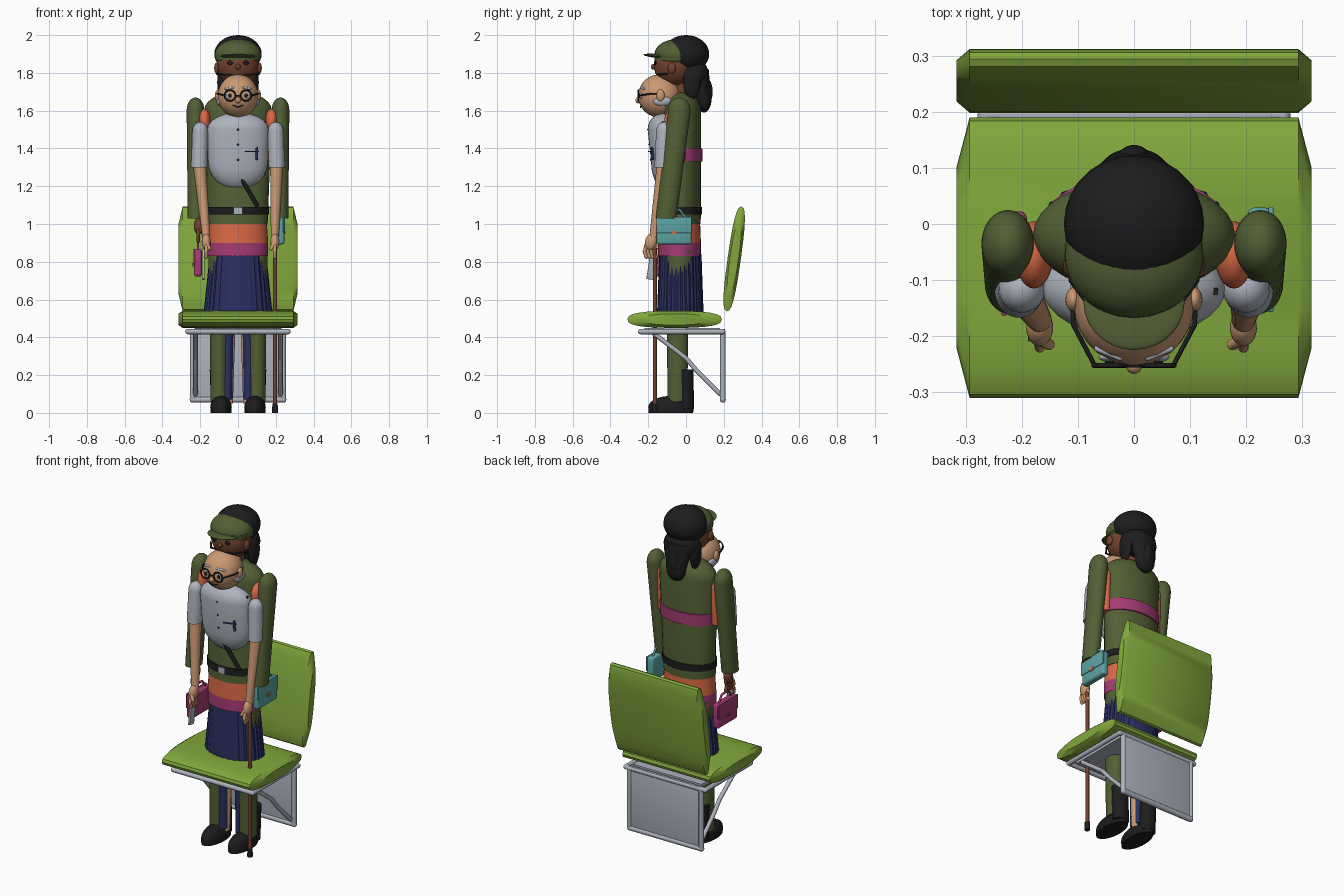
import bpy, bmesh, math
from mathutils import Vector, Matrix

old = bpy.data.objects.get("Cube")
if old:
    bpy.data.objects.remove(old)

SIDES = ((1, "left"), (-1, "right"))


def paint(name, red, green, blue):
    material = bpy.data.materials.new(name)
    material.use_nodes = True
    colour = (red, green, blue, 1)
    material.diffuse_color = colour
    material.node_tree.nodes["Principled BSDF"].inputs["Base Color"].default_value = colour
    return material


LIME = paint("lime upholstery", .22, .39, .045)
OLIVE = paint("olive cloth", .085, .115, .035)
GREY = paint("pale grey", .42, .45, .51)
BLACK = paint("black", .012, .012, .013)
NAVY = paint("navy cloth", .022, .03, .12)
ORANGE = paint("orange cloth", .7, .14, .06)
PINK = paint("magenta", .38, .045, .18)
SKIN = paint("light skin", .6, .32, .17)
BROWN = paint("brown", .17, .055, .028)
TEAL = paint("teal leather", .11, .37, .37)


def finish(name, bm, material):
    bmesh.ops.recalc_face_normals(bm, faces=bm.faces)
    mesh = bpy.data.meshes.new(name)
    bm.to_mesh(mesh)
    bm.free()
    mesh.materials.append(material)
    part = bpy.data.objects.new(name, mesh)
    bpy.context.scene.collection.objects.link(part)
    bpy.ops.object.select_all(action='DESELECT')
    part.select_set(True)
    bpy.context.view_layer.objects.active = part
    bpy.ops.object.shade_smooth_by_angle(angle=math.radians(35))


def bridge(name, rings, material):
    """Join closed rings of points into a capped skin."""
    bm = bmesh.new()
    loops = [[bm.verts.new(point) for point in ring] for ring in rings]
    for low, high in zip(loops, loops[1:]):
        for i in range(len(low)):
            bm.faces.new((low[i - 1], low[i], high[i], high[i - 1]))
    bm.faces.new(loops[0])
    bm.faces.new(loops[-1])
    finish(name, bm, material)


def barrel(name, bottom, top, bottom_radii, top_radii, material, dome=0, base=0, sides=32, pleat=0):
    """Tapered elliptical column, optionally domed above and below."""
    bends = [math.radians(angle) for angle in range(15, 90, 14)]
    levels = [(bottom, bottom_radii, 0, 0), (top, top_radii, 0, 0)]
    if base:
        levels = [(bottom, bottom_radii, b, -base) for b in reversed(bends)] + levels
    if dome:
        levels += [(top, top_radii, b, dome) for b in bends]
    rings = []
    for (x, y, z), (wide, deep), bend, height in levels:
        ring = []
        for i in range(sides):
            angle = math.tau * i / sides
            size = math.cos(bend) * (1 + pleat * (-1) ** i)
            ring.append((x + wide * size * math.cos(angle), y + deep * size * math.sin(angle),
                         z + height * math.sin(bend)))
        rings.append(ring)
    bridge(name, rings, material)


def ball(name, centre, radii, material, tilt=0):
    bm = bmesh.new()
    bmesh.ops.create_uvsphere(bm, u_segments=28, v_segments=18, radius=1)
    bm.transform(Matrix.Translation(centre) @ Matrix.Rotation(tilt, 4, 'X') @ Matrix.Diagonal((*radii, 1)))
    finish(name, bm, material)


def box(name, centre, size, material, bevel=0, turn=0, axis='X'):
    bm = bmesh.new()
    bmesh.ops.create_cube(bm, size=1)
    bm.transform(Matrix.Diagonal((*size, 1)))
    if bevel:
        bmesh.ops.bevel(bm, geom=bm.edges[:], offset=bevel, segments=3, affect='EDGES', profile=.5)
    bm.transform(Matrix.Translation(centre) @ Matrix.Rotation(turn, 4, axis))
    finish(name, bm, material)


def rod(name, points, radius, material):
    """Round bar with ball joints through the points."""
    bm = bmesh.new()
    points = [Vector(point) for point in points]
    for start, end in zip(points, points[1:]):
        along = end - start
        place = Matrix.Translation((start + end) / 2) @ along.to_track_quat('Z', 'Y').to_matrix().to_4x4()
        bmesh.ops.create_cone(bm, cap_ends=True, segments=12, radius1=radius, radius2=radius,
                              depth=along.length, matrix=place)
    for point in points:
        bmesh.ops.create_uvsphere(bm, u_segments=12, v_segments=8, radius=radius, matrix=Matrix.Translation(point))
    finish(name, bm, material)


def cushion(name, centre_y, centre_z, length, thickness, tilt):
    """Rounded slab section swept across x with pinched ends."""
    rings = []
    for x, shrink in ((-.316, .65), (-.293, 1), (.293, 1), (.316, .65)):
        ring = []
        for i in range(24):
            c, s = math.cos(math.tau * i / 24), math.sin(math.tau * i / 24)
            along = math.copysign(abs(c) ** .75, c) * length / 2 * shrink
            across = math.copysign(abs(s) ** .75, s) * thickness / 2 * shrink
            ring.append((x, centre_y + along * math.cos(tilt) - across * math.sin(tilt),
                         centre_z + along * math.sin(tilt) + across * math.cos(tilt)))
        rings.append(ring)
    bridge(name, rings, LIME)


# Chair: cushions, rear panel and folding frame
cushion("seat_cushion", -.06, .495, .5, .09, 0)
cushion("back_cushion", .255, .815, .56, .07, math.radians(82))
box("rear_panel", (0, .195, .25), (.48, .016, .39), GREY, bevel=.004)
box("seat_plate", (0, -.02, .44), (.46, .4, .02), GREY)
front, rear, rail = -.24, .195, .43
rod("front_rail", [(-.265, front, rail), (.265, front, rail)], .014, GREY)
rod("rear_rail", [(-.265, rear, rail), (.265, rear, rail)], .014, GREY)
rod("lower_bar", [(-.24, rear, .07), (.24, rear, .07)], .016, GREY)
for s, side in SIDES:
    rod(side + "_rail", [(s * .265, front, rail), (s * .265, rear, rail)], .014, GREY)
    rod(side + "_post", [(s * .24, rear, .07), (s * .24, rear, rail)], .015, GREY)
    x = s * .225
    rod(side + "_brace", [(x, -.17, .42), (x, 0, .29), (x, .06, .22), (x, .18, .1)], .012, GREY)

# Main torso, hips and skirt
hips = (.16, .114)
barrel("jacket", (0, -.035, 1), (0, -.02, 1.6), (.157, .113), (.18, .1), OLIVE, dome=.1)
barrel("orange_top", (0, -.035, .9), (0, -.035, 1), hips, (.153, .11), ORANGE)
barrel("magenta_sash", (0, -.035, .83), (0, -.035, .9), hips, hips, PINK)
barrel("back_sash", (0, -.02, 1.33), (0, -.018, 1.4), (.172, .106), (.174, .106), PINK)
barrel("pleated_skirt", (0, -.03, .5), (0, -.03, .84), (.182, .122), (.147, .11), NAVY, sides=64, pleat=.018)
barrel("belt", (0, -.035, 1.05), (0, -.035, 1.09), (.164, .12), (.164, .12), BLACK)
box("belt_buckle", (0, -.157, 1.07), (.045, .009, .036), GREY)
rod("belt_strap", [(.015, -.157, 1.245), (.1, -.135, 1.1)], .011, BLACK)

# Shirt chest with its details
barrel("shirt", (0, -.105, 1.33), (0, -.115, 1.5), (.158, .08), (.163, .088), GREY, dome=.09, base=.15)
for i in range(3):
    z = 1.34 + i * .08
    ball("shirt_button", (0, -.05 - z / 10, z), (.006, .006, .006), BLACK)
box("pocket_edge", (.075, -.187, 1.385), (.075, .008, .005), NAVY, turn=.27, axis='Z')
rod("pocket_pen", [(.1, -.175, 1.345), (.1, -.18, 1.4)], .007, NAVY)
box("name_tag", (.105, -.12, 1.535), (.09, .012, .016), BLACK)


def hand(label, x, y, z, material):
    ball(label + "_palm", (x, y, z), (.024, .032, .045), material, tilt=-.2)
    for i in range(4):
        finger = y - .025 + i * .017
        rod(label + "_finger", [(x, finger, z - .02), (x, finger - .01, z - .05), (x, finger, z - .08)], .0095, material)
    rod(label + "_thumb", [(x, y - .02, z), (x * .9, y - .03, z - .035)], .01, material)


# Legs, shoes and arms on both sides
for s, side in SIDES:
    barrel(side + "_trouser_leg", (s * .1, -.045, .06), (s * .1, -.045, .45), (.046, .052), (.048, .057), OLIVE)
    barrel(side + "_trouser_thigh", (s * .1, -.045, .45), (s * .09, -.03, .86), (.048, .057), (.068, .075), OLIVE)
    barrel(side + "_navy_leg", (s * .056, -.05, .07), (s * .052, -.04, .5), (.026, .04), (.032, .045), NAVY)
    barrel(side + "_bare_leg", (s * .043, -.045, .05), (s * .04, -.04, .5), (.016, .02), (.028, .026), SKIN)
    barrel(side + "_boot_shaft", (s * .095, 0, .02), (s * .1, 0, .23), (.047, .042), (.05, .04), BLACK)
    barrel(side + "_shoe", (s * .09, -.08, 0), (s * .09, -.08, .03), (.056, .118), (.057, .12), BLACK, dome=.06)
    barrel(side + "_jacket_sleeve", (s * .222, -.105, 1.03), (s * .225, -.035, 1.6), (.044, .055), (.047, .06), OLIVE, dome=.07)
    barrel(side + "_orange_sleeve", (s * .178, -.055, 1.33), (s * .178, -.055, 1.55), (.034, .05), (.034, .06), ORANGE, dome=.06)
    barrel(side + "_shirt_sleeve", (s * .205, -.12, 1.3), (s * .2, -.115, 1.49), (.043, .047), (.042, .043), GREY, dome=.05)
    wrist = .195 if s > 0 else .168
    barrel(side + "_forearm", (s * wrist, -.17, .93), (s * .205, -.115, 1.33), (.021, .024), (.035, .038), SKIN)
    hand(side + "_light", s * wrist, -.185, .905, SKIN)
    hand(side + "_brown", s * .21, -.105, .99, BROWN)

# Cane, handbags and tablet
rod("cane", [(.196, -.165, .04), (.196, -.165, .87)], .011, BROWN)
barrel("cane_tip", (.196, -.165, 0), (.196, -.165, .05), (.016, .016), (.014, .014), BLACK)


def handbag(label, x, y, z, material, clasp, out):
    box(label + "_bag", (x, y, z), (.042, .185, .145), material, bevel=.012)
    box(label + "_bag_flap", (x + out * .02, y, z + .03), (.009, .187, .085), material, bevel=.003)
    box(label + "_bag_clasp", (x + out * .025, y, z - .01), (.006, .025, .018), clasp)
    handle = [(x, y - .06, z + .07), (x, y - .03, z + .11), (x, y + .03, z + .11), (x, y + .06, z + .07)]
    rod(label + "_bag_handle", handle, .006, material)


handbag("teal", .224, -.063, .965, TEAL, ORANGE, 1)
handbag("magenta", -.212, -.07, .795, PINK, PINK, -1)
box("tablet", (-.183, -.175, .79), (.012, .045, .17), GREY, bevel=.003, turn=-.15)

# Front head: bald, with glasses
barrel("front_neck", (0, -.12, 1.54), (0, -.13, 1.62), (.05, .05), (.05, .05), SKIN)
ball("front_head", (0, -.14, 1.678), (.108, .113, .114), SKIN)
ball("front_nose", (0, -.253, 1.655), (.014, .014, .016), SKIN)
rod("smile", [(-.026, -.238, 1.628), (0, -.24, 1.618), (.026, -.238, 1.628)], .0035, BLACK)
lens_x, lens_y, lens_z = .043, -.252, 1.68
for s, side in SIDES:
    ball(side + "_front_ear", (s * .108, -.135, lens_z), (.014, .022, .032), SKIN)
    ball(side + "_side_hair", (s * .096, -.125, 1.65), (.018, .05, .026), GREY)
    ball(side + "_eye_white", (s * lens_x, -.237, lens_z), (.02, .009, .02), GREY)
    ball(side + "_pupil", (s * lens_x, -.245, lens_z), (.009, .006, .011), BLACK)
    rod(side + "_eyebrow", [(s * .025, -.238, 1.722), (s * .065, -.222, 1.716)], .006, GREY)
    turns = [math.tau * i / 16 for i in range(17)]
    rim = [(s * lens_x + .029 * math.cos(t), lens_y, lens_z + .029 * math.sin(t)) for t in turns]
    rod(side + "_lens_rim", rim, .0042, BLACK)
    rod(side + "_glasses_arm", [(s * .07, lens_y, lens_z), (s * .108, -.18, 1.69), (s * .11, -.13, 1.69)], .0042, BLACK)
rod("glasses_bridge", [(-.015, lens_y, lens_z), (.015, lens_y, lens_z)], .004, BLACK)

# Rear head: brown face, cap and black hair
barrel("rear_neck", (0, -.02, 1.66), (0, -.03, 1.8), (.05, .05), (.05, .05), BROWN)
ball("rear_head", (0, -.06, 1.84), (.113, .11, .115), BROWN)
ball("rear_nose", (0, -.172, 1.832), (.014, .014, .015), BROWN)
ball("cap_crown", (0, -.055, 1.895), (.124, .113, .082), OLIVE)
barrel("cap_band", (0, -.055, 1.868), (0, -.055, 1.9), (.119, .112), (.124, .114), OLIVE)
ball("cap_brim", (0, -.14, 1.888), (.09, .085, .011), OLIVE, tilt=-.1)
ball("hair_crown", (0, 0, 1.9), (.125, .123, .1), BLACK)
ball("hair_back", (0, .045, 1.79), (.106, .075, .085), BLACK)
barrel("hair_tail", (0, .095, 1.66), (0, .06, 1.82), (.06, .04), (.09, .06), BLACK, base=.07)
ball("hair_lock", (0, .105, 1.7), (.034, .036, .075), BLACK)
for s, side in SIDES:
    ball(side + "_rear_ear", (s * .112, -.075, 1.825), (.014, .022, .03), BROWN)
    ball(side + "_rear_eye", (s * .042, -.162, 1.853), (.017, .007, .012), BLACK)
    rod(side + "_rear_glasses", [(s * .112, -.1, 1.795), (s * .075, -.15, 1.79), (0, -.15, 1.79)], .005, BLACK)
    ball(side + "_side_lock", (s * .085, .03, 1.75), (.025, .045, .09), BLACK)
